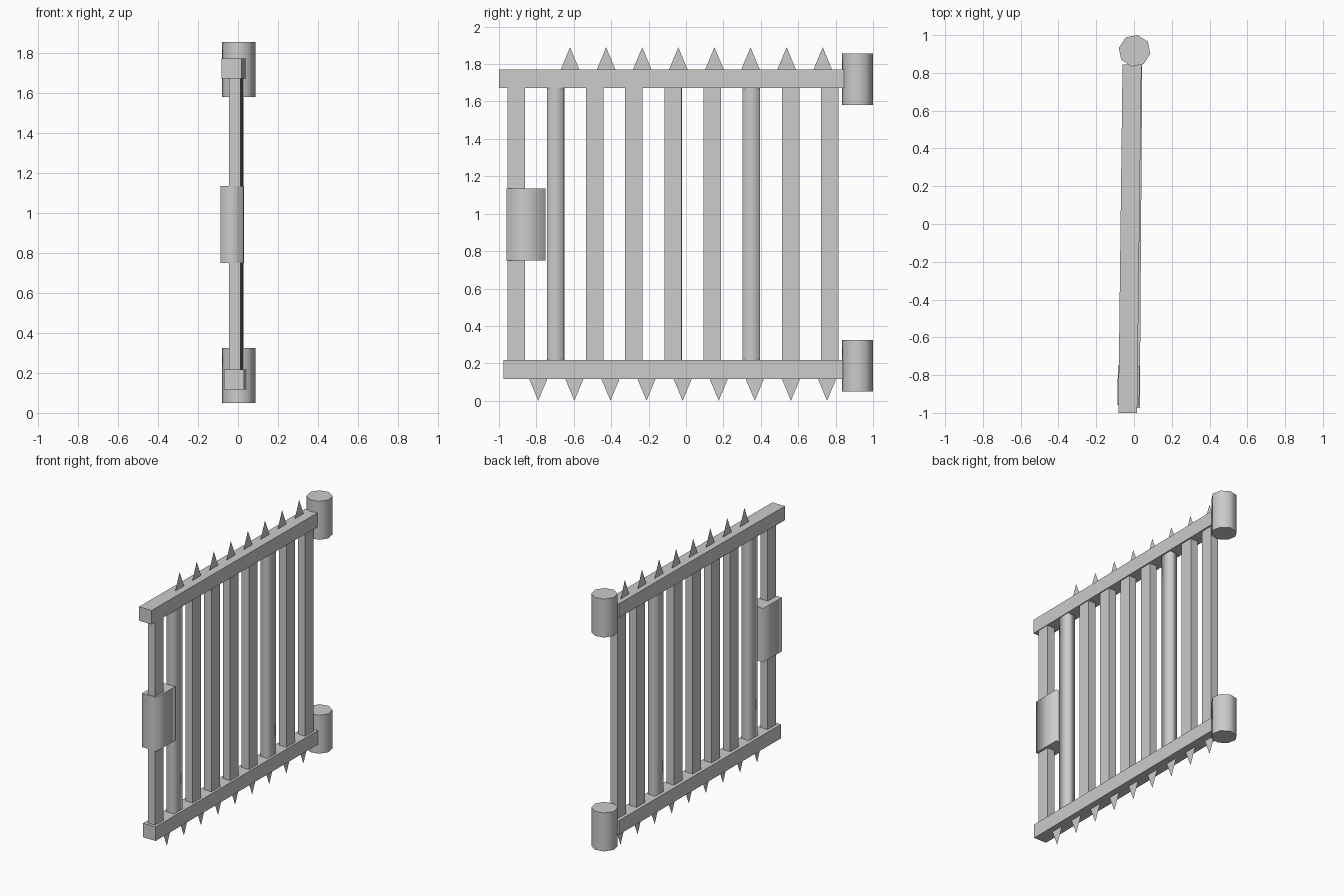
import bpy, bmesh
from math import radians
from mathutils import Matrix

default = bpy.data.objects.get("Cube")
if default:
    bpy.data.objects.remove(default, do_unlink=True)

# Single iron grey
iron = bpy.data.materials.new("iron_grey")
iron.use_nodes = True
GREY = (0.6, 0.6, 0.6, 1)
iron.diffuse_color = GREY
iron.node_tree.nodes["Principled BSDF"].inputs["Base Color"].default_value = GREY


def finish(name, bm, soft_sides=False):
    """Turn a bmesh into an object; soft sides keep crisp end caps."""
    bm.normal_update()
    if soft_sides:
        for f in bm.faces:
            f.smooth = abs(f.normal.z) < 0.5
        for e in bm.edges:
            e.smooth = all(f.smooth for f in e.link_faces)
    mesh = bpy.data.meshes.new(name)
    bm.to_mesh(mesh)
    bm.free()
    mesh.materials.append(iron)
    obj = bpy.data.objects.new(name, mesh)
    bpy.context.collection.objects.link(obj)
    return obj


def box(name, size, centre, turn=0.0, soft=False):
    bm = bmesh.new()
    bmesh.ops.create_cube(bm, size=1)
    bmesh.ops.scale(bm, vec=size, verts=bm.verts)
    obj = finish(name, bm, soft)
    obj.location = centre
    obj.rotation_euler.z = radians(turn)
    return obj


def hinge(name, z):
    bm = bmesh.new()
    bmesh.ops.create_cone(bm, cap_ends=True, segments=8, radius1=0.085, radius2=0.085,
                          depth=0.275, matrix=Matrix.Rotation(radians(34), 4, "Z"))
    finish(name, bm, True).location = (0.003, 0.917, z)


def spikes(name, x, start, step, count, base, tip):
    """Row of thin flat triangular points along a rail."""
    bm = bmesh.new()
    for i in range(count):
        y = start + i * step
        bm.faces.new([bm.verts.new(p) for p in
                      ((x, y - 0.05, base), (x, y + 0.05, base), (x, y, tip))])
    finish(name, bm)


# Rails, slightly skewed in plan
box("top_rail", (0.1, 1.845, 0.1), (-0.022, -0.078, 1.722), -0.7)
box("bottom_rail", (0.1, 1.815, 0.1), (-0.013, -0.067, 0.167), -0.4)

# Upright bars
for i in range(9):
    y = -0.907 + i * 0.2095
    box(f"bar_{i + 1}", (0.058, 0.093, 1.47), (-0.016 + i * 0.0017, y, 0.945),
        -0.7, soft=i in (1, 6))

# Lock box
box("lock_box", (0.115, 0.208, 0.385), (-0.029, -0.855, 0.943), -0.7, soft=True)

# Hinges
hinge("upper_hinge", 1.718)
hinge("lower_hinge", 0.188)

# Spike rows
spikes("top_spikes", -0.028, -0.62, 0.193, 8, 1.77, 1.89)
spikes("bottom_spikes", -0.01, -0.79, 0.193, 9, 0.12, 0.0)
